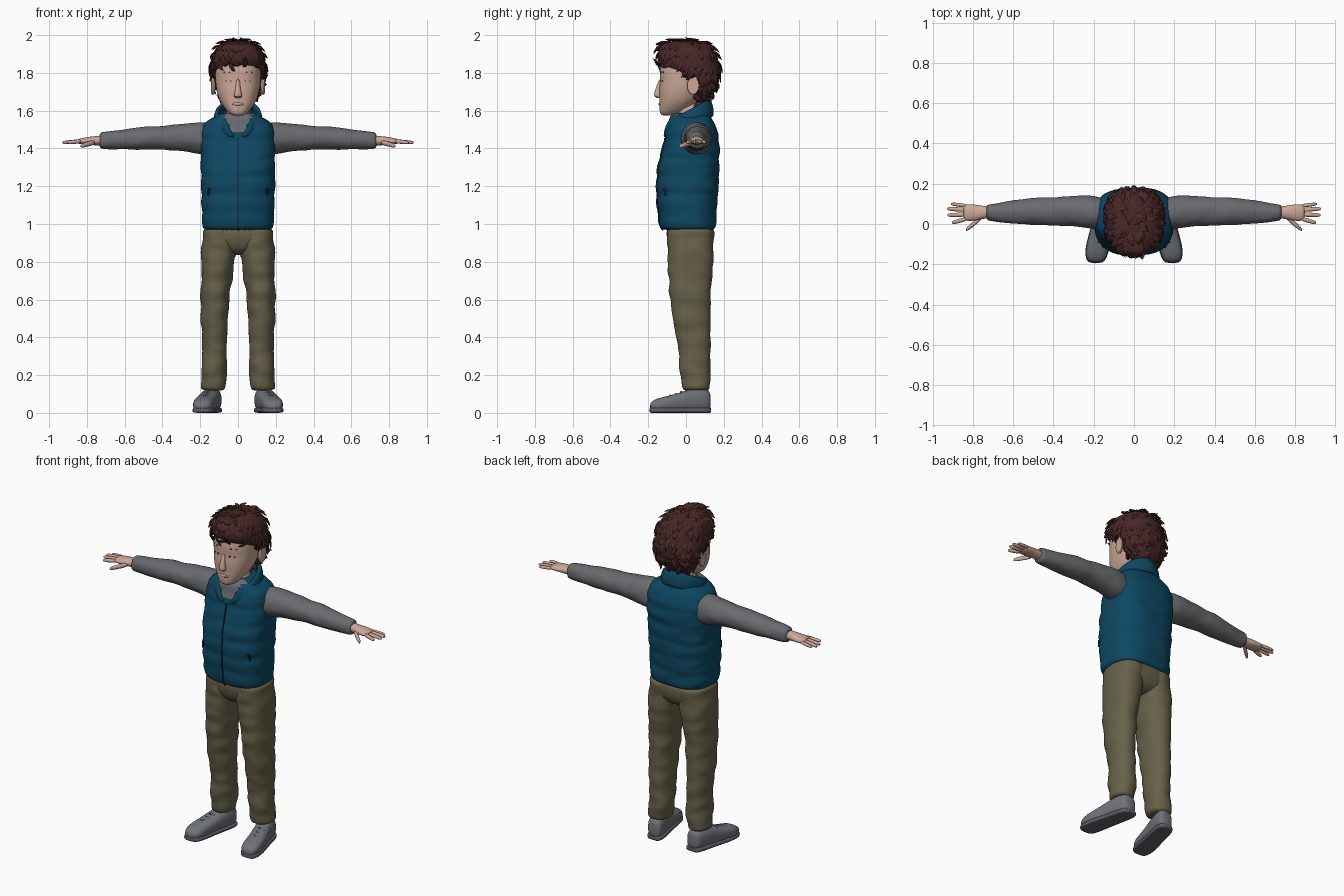
import bpy, bmesh, math, random
from mathutils import Vector, noise

if "Cube" in bpy.data.objects:
    bpy.data.objects.remove(bpy.data.objects["Cube"])

random.seed(4)


def material(name, rgb):
    m = bpy.data.materials.new(name)
    m.diffuse_color = (*rgb, 1)
    m.use_nodes = True
    m.node_tree.nodes["Principled BSDF"].inputs["Base Color"].default_value = m.diffuse_color
    return m


SKIN = material("skin", (0.60, 0.39, 0.31))
HAIR = material("dark brown hair", (0.065, 0.02, 0.021))
VEST = material("blue vest", (0.004, 0.065, 0.125))
SEAM = material("dark seam", (0.006, 0.02, 0.035))
SHIRT = material("grey shirt", (0.14, 0.145, 0.155))
PANTS = material("khaki trousers", (0.135, 0.12, 0.068))
SHOE = material("grey shoe", (0.16, 0.17, 0.19))
SOLE = material("dark sole", (0.11, 0.115, 0.13))


def finish(name, bm, mats, mirror=False, sub=1, angle=60):
    bmesh.ops.recalc_face_normals(bm, faces=bm.faces)
    me = bpy.data.meshes.new(name)
    bm.to_mesh(me)
    bm.free()
    ob = bpy.data.objects.new(name, me)
    bpy.context.collection.objects.link(ob)
    for m in mats:
        me.materials.append(m)
    bpy.ops.object.select_all(action='DESELECT')
    ob.select_set(True)
    bpy.context.view_layer.objects.active = ob
    bpy.ops.object.shade_smooth_by_angle(angle=math.radians(angle))
    if mirror:
        ob.modifiers.new("mirror", 'MIRROR').use_mirror_merge = False
    if sub:
        s = ob.modifiers.new("smooth", 'SUBSURF')
        s.levels = s.render_levels = sub
    return ob


def loft(bm, rings, axis='z', n=20, power=2.0):
    """Skin rings of (centre, ru, rv) that lie across the given axis."""
    u, v = {'z': ((1, 0, 0), (0, 1, 0)), 'x': ((0, 1, 0), (0, 0, 1)), 'y': ((1, 0, 0), (0, 0, 1))}[axis]
    u, v = Vector(u), Vector(v)
    loops = []
    for c, ru, rv in rings:
        row = []
        for i in range(n):
            a = math.tau * i / n
            cu, sv = math.cos(a), math.sin(a)
            row.append(bm.verts.new(Vector(c) + u * ru * math.copysign(abs(cu) ** (2 / power), cu)
                                    + v * rv * math.copysign(abs(sv) ** (2 / power), sv)))
        loops.append(row)
    for a, b in zip(loops, loops[1:]):
        for i in range(n):
            bm.faces.new((a[i], a[(i + 1) % n], b[(i + 1) % n], b[i]))
    bm.faces.new(loops[0])
    bm.faces.new(loops[-1])


def body_rings(rows):
    """Rows of z, front y, back y, half width."""
    return [((0, (a + b) / 2, z), rx, (b - a) / 2) for z, a, b, rx in rows]


def resample(rows, count):
    """Evenly interpolate rows along their first value."""
    out = []
    for i in range(count):
        t = rows[0][0] + (rows[-1][0] - rows[0][0]) * i / (count - 1)
        for p, q in zip(rows, rows[1:]):
            if t <= q[0] + 1e-6:
                k = (t - p[0]) / (q[0] - p[0])
                out.append([a + (b - a) * k for a, b in zip(p, q)])
                break
    return out


def crease(bm, amount, scale):
    """Soft cloth folds."""
    bm.normal_update()
    for w in bm.verts:
        w.co += w.normal * amount * noise.noise(Vector((w.co.x, w.co.y, w.co.z * 2)) * scale)


# Head and neck
bm = bmesh.new()
loft(bm, body_rings([(1.573, -.125, -.07, .025), (1.585, -.14, -.03, .048), (1.62, -.142, .03, .078),
                     (1.66, -.142, .08, .102), (1.71, -.145, .11, .116), (1.76, -.137, .125, .122),
                     (1.80, -.143, .135, .123), (1.86, -.135, .14, .122), (1.92, -.10, .12, .10),
                     (1.945, -.05, .08, .05)]), power=2.3)
loft(bm, body_rings([(1.46, -.06, .07, .065), (1.54, -.06, .075, .062), (1.66, -.05, .085, .062)]))
finish("head", bm, [SKIN], sub=2)

# Nose
bm = bmesh.new()
loft(bm, [((0, -.135, 1.665), .012, .012), ((0, -.149, 1.672), .024, .02), ((0, -.151, 1.69), .02, .021),
          ((0, -.142, 1.73), .012, .014), ((0, -.135, 1.77), .01, .008)], n=10)
finish("nose", bm, [SKIN])

# Lips
bm = bmesh.new()
loft(bm, [((x, -.142 + abs(x) * .25, 1.635), .006, .004 + .006 * (1 - abs(x) / .035))
          for x in (-.035, -.015, 0, .015, .035)], axis='x', n=8)
finish("lips", bm, [SKIN])

# Ears
bm = bmesh.new()
loft(bm, [((.118, .03, 1.725), .02, .035), ((.134, .035, 1.73), .032, .05),
          ((.143, .042, 1.735), .03, .05), ((.141, .04, 1.735), .018, .034)], axis='x', n=14)
finish("ears", bm, [SKIN], mirror=True)

# Small dark marks for the corners of the eyes and brows
bm = bmesh.new()
for x, z in ((.038, 1.757), (.062, 1.757), (.045, 1.803), (.07, 1.803)):
    y = -.141 + x * x * 5
    loft(bm, [((x, y - .004, z), .006, .004), ((x, y + .004, z), .006, .004)], axis='y', n=6)
finish("eye_marks", bm, [HAIR], mirror=True, sub=0)

# Hair volume
bm = bmesh.new()
loft(bm, body_rings([(1.635, .05, .11, .06), (1.68, .02, .145, .102), (1.73, 0, .168, .128), (1.78, -.045, .178, .141),
                     (1.815, -.10, .179, .145), (1.845, -.148, .178, .146), (1.90, -.152, .165, .137),
                     (1.94, -.143, .14, .115), (1.962, -.12, .105, .08), (1.972, -.07, .05, .04)]), n=28, power=2.2)
bm.normal_update()
roots = [(w.co.copy(), w.normal.copy()) for w in bm.verts]
crease(bm, .012, 18)
finish("hair", bm, [HAIR])

# Hair locks sweeping out from the crown
bm = bmesh.new()
for p, nrm in random.sample(roots, 190):
    if p.y < -.02 and p.z < 1.82:
        continue
    flow = Vector((p.x, p.y - .05, -.10)) + Vector([random.uniform(-.06, .06) for _ in range(3)])
    flow = (flow - nrm * flow.dot(nrm)).normalized()
    side = nrm.cross(flow)
    ln, wd = random.uniform(.03, .055), random.uniform(.011, .018)
    rows = []
    for t, k, lift in ((-.4, .5, -.006), (.1, 1, .004), (.6, .7, .007)):
        c = p + flow * ln * t + nrm * lift
        rows.append([bm.verts.new(c + side * wd * k), bm.verts.new(c + nrm * wd * .4 * k),
                     bm.verts.new(c - side * wd * k), bm.verts.new(c - nrm * wd * .4)])
    tip = bm.verts.new(p + flow * ln + nrm * random.uniform(.004, .013) + side * random.uniform(-.01, .01))
    for a, b in zip(rows, rows[1:]):
        for i in range(4):
            bm.faces.new((a[i], a[(i + 1) % 4], b[(i + 1) % 4], b[i]))
    for i in range(4):
        bm.faces.new((rows[-1][i], rows[-1][(i + 1) % 4], tip))
    bm.faces.new(rows[0])
finish("hair_locks", bm, [HAIR], sub=0, angle=40)

# Quilted vest with a shirt showing in the neck opening
bm = bmesh.new()
rows = resample([(.965, -.125, .15, .18), (1.0, -.138, .158, .188), (1.1, -.15, .163, .192), (1.2, -.153, .172, .194),
                 (1.3, -.147, .175, .196), (1.4, -.122, .178, .197), (1.48, -.105, .172, .197),
                 (1.53, -.097, .152, .182), (1.56, -.088, .138, .14), (1.59, -.07, .115, .085)], 43)
for r in rows:
    puff = .006 * (abs(math.sin((r[0] - .965) * math.pi / .095)) ** .5 - .6) if r[0] < 1.5 else 0
    r[1], r[2], r[3] = r[1] - puff, r[2] + puff, r[3] + puff
loft(bm, body_rings(rows), n=40, power=2.7)
crease(bm, .006, 11)
for f in bm.faces:
    c = f.calc_center_median()
    f.material_index = int(c.y < 0 and c.z > 1.45 and abs(c.x) < (c.z - 1.44) * .6)
finish("vest", bm, [VEST, SHIRT])

# Open standing collar, tilted up at the back
bm = bmesh.new()
grid = []
for i in range(33):
    s = i / 16 - 1
    col = []
    for k in range(5):
        h = k / 4
        t = math.radians((174 - 30 * h) * s)
        r = .118 - .012 * h + .008 * math.sin(h * math.pi)
        col.append(bm.verts.new((r * math.sin(t), .012 - .006 * h + (r + .006) * math.cos(t),
                                 1.512 + .055 * math.cos(t) + h * (.088 + .005 * math.cos(t)))))
    grid.append(col)
for a, b in zip(grid, grid[1:]):
    for k in range(4):
        bm.faces.new((a[k], b[k], b[k + 1], a[k + 1]))
ob = finish("collar", bm, [VEST], sub=0)
ob.modifiers.new("thickness", 'SOLIDIFY').thickness = .022
ob.modifiers["thickness"].offset = 0
s = ob.modifiers.new("smooth", 'SUBSURF')
s.levels = s.render_levels = 1

# Zip down the front of the vest
bm = bmesh.new()
loft(bm, [((0, r[1] - .001, r[0]), .003, .005) for r in rows if r[0] < 1.46], n=6)
finish("zip", bm, [SEAM], sub=0)

# Pocket seams
bm = bmesh.new()
loft(bm, [((.15, -.112, 1.19), .012, .008), ((.158, -.108, 1.15), .003, .008)], n=6)
finish("pocket_seams", bm, [SEAM], mirror=True, sub=0)

# Sleeves: x, y centre, z centre, y radius, z radius
bm = bmesh.new()
rows = resample([(.14, .05, 1.447, .08, .085), (.2, .058, 1.453, .085, .086), (.27, .063, 1.458, .078, .076),
                 (.4, .063, 1.457, .071, .064), (.5, .063, 1.453, .07, .06), (.6, .06, 1.448, .06, .054),
                 (.7, .058, 1.443, .045, .047), (.735, .058, 1.442, .04, .042)], 30)
loft(bm, [(r[:3], r[3], r[4]) for r in rows], axis='x')
crease(bm, .006, 14)
finish("sleeves", bm, [SHIRT], mirror=True)

# Hands with four spread fingers and a thumb
bm = bmesh.new()
loft(bm, [((.70, .058, 1.442), .03, .028), ((.75, .058, 1.441), .032, .026), ((.79, .056, 1.44), .042, .022),
          ((.83, .057, 1.438), .044, .017), ((.85, .058, 1.437), .036, .012)], axis='x', n=14)
for base, tip, r in (((.83, .090), (.910, .100), .0105), ((.835, .070), (.930, .076), .012),
                     ((.835, .047), (.928, .044), .012), ((.83, .026), (.905, .006), .012),
                     ((.755, .035), (.835, -.030), .015)):
    z0, z1 = (1.434, 1.412) if r > .013 else (1.438, 1.431)
    loft(bm, [((base[0] + (tip[0] - base[0]) * t, base[1] + (tip[1] - base[1]) * t, z0 + (z1 - z0) * t), r * k, r * k)
              for t, k in ((0, .9), (.3, 1), (.65, .95), (.9, .8), (1, .4))], axis='x', n=8)
finish("hands", bm, [SKIN], mirror=True)

# Trouser legs: z, x, y, x radius, y radius
bm = bmesh.new()
rows = resample([(.115, .13, .055, .06, .073), (.2, .126, .05, .066, .08), (.3, .124, .046, .066, .083),
                 (.4, .122, .04, .07, .09), (.6, .121, .022, .077, .107), (.75, .112, .022, .085, .118),
                 (.85, .1, .025, .096, .125), (.98, .093, .025, .095, .127)], 40)
loft(bm, [((x, y, z), rx, ry) for z, x, y, rx, ry in rows], n=24, power=2.2)
crease(bm, .011, 9)
finish("trouser_legs", bm, [PANTS], mirror=True)

# Trouser seat
bm = bmesh.new()
loft(bm, body_rings([(.835, -.04, .09, .05), (.86, -.08, .13, .12), (.90, -.098, .148, .18),
                     (.95, -.105, .15, .187), (1.0, -.105, .148, .182)]), n=28, power=2.5)
finish("trouser_seat", bm, [PANTS])

# Shoes and soles: y, x, half width, bottom, top
shoe = [(-.192, .19, .03, .015, .05), (-.17, .188, .05, .008, .072), (-.12, .183, .058, .006, .085),
        (-.05, .168, .054, .006, .10), (.02, .15, .051, .006, .128), (.09, .135, .051, .006, .135),
        (.12, .13, .042, .008, .122), (.131, .13, .028, .015, .1)]
bm = bmesh.new()
loft(bm, [((x, y, (a + b) / 2), w, (b - a) / 2) for y, x, w, a, b in shoe], axis='y', power=2.6)
finish("shoes", bm, [SHOE], mirror=True)
bm = bmesh.new()
loft(bm, [((x, y * 1.02, .014), w + .003, .014) for y, x, w, a, b in shoe], axis='y', power=4)
finish("soles", bm, [SOLE], mirror=True)

# Laces
bm = bmesh.new()
for y, x, z in ((-.085, .176, .092), (-.055, .169, .1), (-.025, .162, .111)):
    loft(bm, [((x + d, y, z - abs(d) * .35), .006, .006) for d in (-.03, -.015, 0, .015, .03)], axis='x', n=6)
finish("laces", bm, [SHOE], mirror=True, sub=0)
